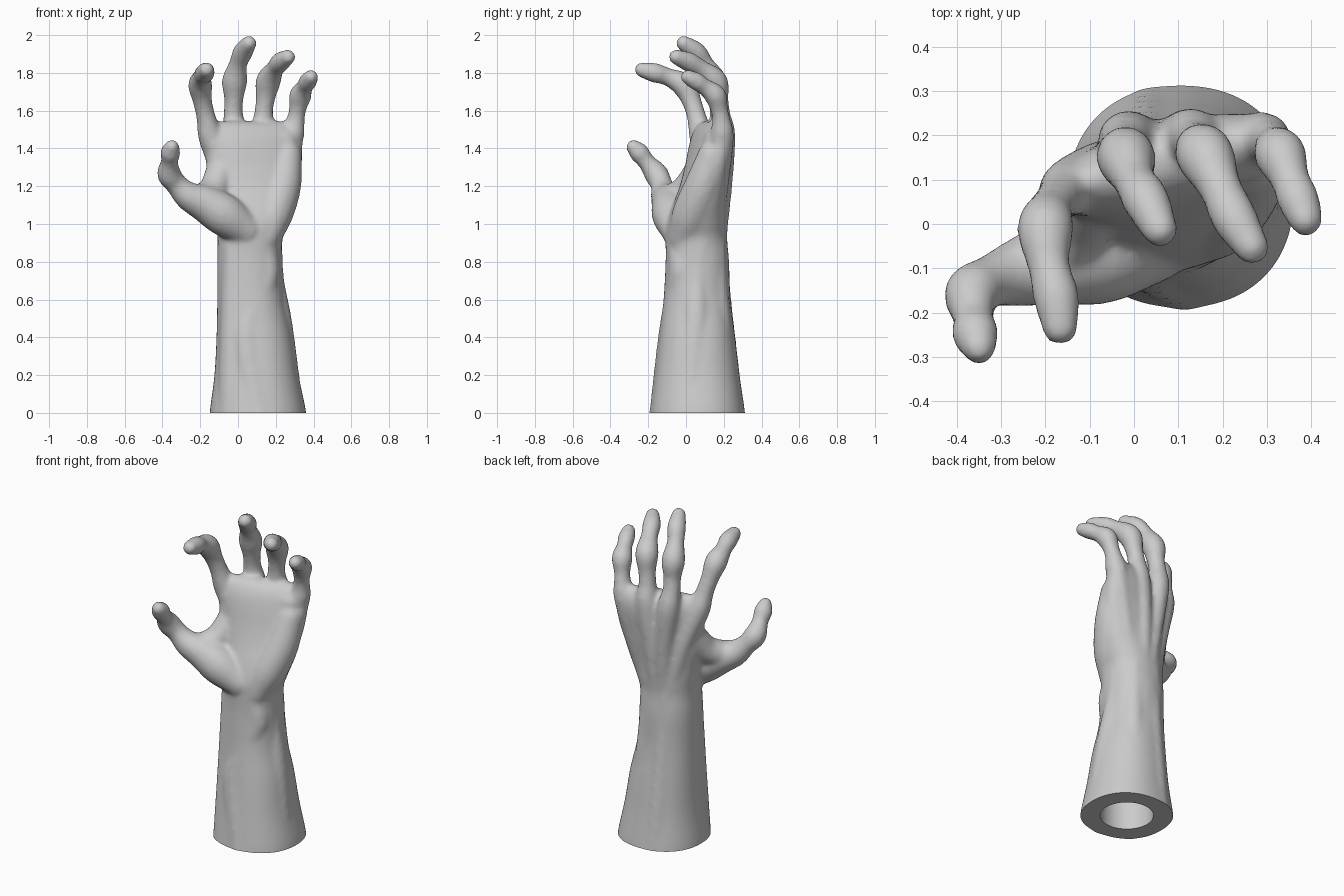
import bpy, bmesh, math
from mathutils import Vector, Quaternion

bm = bmesh.new()


def spline(points, steps):
    """Catmull-Rom samples through points of any dimension."""
    p = [Vector(q) for q in points]
    p = [2 * p[0] - p[1]] + p + [2 * p[-1] - p[-2]]
    out = []
    for i in range(1, len(p) - 2):
        a, b, c, d = p[i - 1:i + 3]
        for s in range(steps):
            t = s / steps
            out.append(0.5 * (2 * b + (c - a) * t + (2 * a - 5 * b + 4 * c - d) * t * t
                              + (3 * b - a - 3 * c + d) * t ** 3))
    return out + [p[-2]]


def skin(rings):
    """Closed surface through rings of coordinates."""
    rings = [[bm.verts.new(co) for co in ring] for ring in rings]
    n = len(rings[0])
    for r, q in zip(rings, rings[1:]):
        for k in range(n):
            bm.faces.new((r[k], r[(k + 1) % n], q[(k + 1) % n], q[k]))
    bm.faces.new(rings[0][::-1])
    bm.faces.new(rings[-1])


def loft(sections, n=48, steps=5):
    """Upright body from sections (z, cx, cy, rx, ry, tilt)."""
    rings = []
    for z, cx, cy, rx, ry, tilt in spline(sections, steps):
        ring = []
        for k in range(n):
            a = 2 * math.pi * k / n
            c, s = math.cos(a), math.sin(a)
            x = rx * math.copysign(abs(c) ** 0.9, c)
            y = ry * math.copysign(abs(s) ** 0.9, s)
            ring.append((cx + x * math.cos(tilt) - y * math.sin(tilt),
                         cy + x * math.sin(tilt) + y * math.cos(tilt), z))
        rings.append(ring)
    skin(rings)


def limb(points, steps=4, n=16):
    """Round-ended limb along points (x, y, z, radius)."""
    pts = spline(points, steps)
    pos, rad = [p.xyz for p in pts], [p.w for p in pts]
    tan = [(pos[min(i + 1, len(pos) - 1)] - pos[max(i - 1, 0)]).normalized()
           for i in range(len(pos))]
    cap = [math.radians(d) for d in (80, 60, 40, 20)]
    line = [(pos[0] - tan[0] * rad[0] * math.sin(a), rad[0] * math.cos(a), tan[0]) for a in cap]
    line += list(zip(pos, rad, tan))
    line += [(pos[-1] + tan[-1] * rad[-1] * math.sin(a), rad[-1] * math.cos(a), tan[-1])
             for a in reversed(cap)]
    side, rings = tan[0].orthogonal().normalized(), []
    for c, r, t in line:
        side = (side - t * side.dot(t)).normalized()
        rings.append([c + Quaternion(t, 2 * math.pi * k / n) @ side * r for k in range(n)])
    skin(rings)


# Forearm, wrist and palm
loft([(-0.06, 0.105, 0.062, 0.258, 0.255, 0),
      (0.02, 0.105, 0.062, 0.253, 0.248, 0),
      (0.2, 0.098, 0.06, 0.223, 0.224, 0),
      (0.4, 0.088, 0.06, 0.202, 0.2, 0),
      (0.6, 0.068, 0.058, 0.178, 0.177, 0),
      (0.8, 0.062, 0.06, 0.172, 0.168, 0),
      (0.92, 0.064, 0.055, 0.172, 0.163, 0),
      (1.0, 0.075, 0.06, 0.19, 0.16, 0),
      (1.1, 0.085, 0.075, 0.217, 0.143, 0.08),
      (1.2, 0.083, 0.097, 0.238, 0.125, 0.15),
      (1.3, 0.085, 0.115, 0.255, 0.11, 0.2),
      (1.4, 0.084, 0.13, 0.264, 0.098, 0.24),
      (1.47, 0.083, 0.138, 0.264, 0.083, 0.25),
      (1.52, 0.083, 0.142, 0.25, 0.055, 0.25),
      (1.545, 0.08, 0.145, 0.2, 0.02, 0.25)])

# Fingers with their hand bones: index, middle, ring, little
limb([(0.0, 0.15, 0.92, 0.05), (-0.07, 0.135, 1.22, 0.055), (-0.142, 0.085, 1.45, 0.066),
      (-0.168, 0.058, 1.56, 0.052), (-0.188, 0.03, 1.65, 0.052), (-0.2, -0.012, 1.735, 0.065),
      (-0.192, -0.095, 1.778, 0.048), (-0.175, -0.165, 1.8, 0.053), (-0.167, -0.232, 1.816, 0.042)])
limb([(0.04, 0.165, 0.92, 0.05), (0.015, 0.185, 1.22, 0.058), (-0.015, 0.19, 1.47, 0.066),
      (-0.025, 0.178, 1.58, 0.052), (-0.022, 0.165, 1.66, 0.051), (-0.018, 0.15, 1.755, 0.068),
      (0.0, 0.1, 1.845, 0.049), (0.026, 0.055, 1.91, 0.054), (0.058, -0.012, 1.957, 0.042)])
limb([(0.08, 0.165, 0.92, 0.05), (0.1, 0.19, 1.22, 0.057), (0.13, 0.196, 1.47, 0.066),
      (0.135, 0.184, 1.58, 0.051), (0.145, 0.175, 1.66, 0.051), (0.16, 0.155, 1.755, 0.067),
      (0.195, 0.08, 1.82, 0.049), (0.225, 0.015, 1.858, 0.053), (0.265, -0.052, 1.884, 0.041)])
limb([(0.13, 0.14, 0.92, 0.05), (0.22, 0.17, 1.22, 0.057), (0.285, 0.19, 1.46, 0.064),
      (0.305, 0.187, 1.55, 0.049), (0.316, 0.175, 1.61, 0.047), (0.33, 0.155, 1.68, 0.06),
      (0.352, 0.1, 1.725, 0.045), (0.37, 0.055, 1.755, 0.049), (0.387, 0.01, 1.778, 0.04)])

# Thumb with its fleshy root, and the web to the index finger
limb([(0.04, -0.045, 0.97, 0.09), (-0.07, -0.068, 1.045, 0.112), (-0.17, -0.085, 1.105, 0.1),
      (-0.265, -0.112, 1.15, 0.077), (-0.325, -0.13, 1.21, 0.059), (-0.365, -0.158, 1.265, 0.065),
      (-0.362, -0.21, 1.33, 0.047), (-0.357, -0.25, 1.38, 0.054), (-0.35, -0.277, 1.407, 0.041)])
limb([(-0.19, -0.07, 1.14, 0.075), (-0.13, 0.0, 1.18, 0.08), (-0.09, 0.07, 1.28, 0.08)])

# Heel of the palm on the little finger side, and pads under the fingers
limb([(0.14, -0.01, 0.93, 0.085), (0.185, 0.03, 1.05, 0.105), (0.235, 0.09, 1.2, 0.1),
      (0.26, 0.14, 1.36, 0.08)])
limb([(-0.12, 0.08, 1.42, 0.065), (0.03, 0.115, 1.46, 0.065), (0.25, 0.165, 1.44, 0.07)])

# Tendons and muscle ridges: inner forearm, outer forearm, little finger side
limb([(0.1, -0.03, 0.92, 0.07), (0.15, -0.018, 0.75, 0.075), (0.07, -0.045, 0.52, 0.085),
      (0.05, -0.065, 0.35, 0.09), (0.12, -0.09, -0.05, 0.11)])
limb([(-0.02, -0.03, 0.88, 0.06), (-0.02, -0.035, 0.5, 0.075), (-0.02, -0.07, -0.1, 0.09)])
limb([(0.02, 0.145, 0.95, 0.07), (0.03, 0.17, 0.6, 0.07), (0.045, 0.23, -0.05, 0.085)])
limb([(0.12, 0.14, 0.95, 0.07), (0.14, 0.16, 0.6, 0.07), (0.18, 0.21, -0.05, 0.085)])
limb([(0.17, 0.08, 0.9, 0.065), (0.18, 0.06, 0.7, 0.065), (0.21, 0.05, 0.45, 0.082),
      (0.265, 0.02, -0.05, 0.09)])

bmesh.ops.recalc_face_normals(bm, faces=bm.faces)
mesh = bpy.data.meshes.new("hand_and_forearm")
bm.to_mesh(mesh)
bm.free()
hand = bpy.data.objects.new("hand_and_forearm", mesh)
bpy.context.collection.objects.link(hand)

# Fuse the parts into one skin
fuse = hand.modifiers.new("fuse", 'REMESH')
fuse.mode = 'VOXEL'
fuse.voxel_size = 0.012
soft = hand.modifiers.new("soften", 'SMOOTH')
soft.factor = 0.5
soft.iterations = 12
final = bpy.data.meshes.new_from_object(hand.evaluated_get(bpy.context.evaluated_depsgraph_get()))
hand.modifiers.clear()
hand.data = final

# Flat base with a round socket in it
bm = bmesh.new()
bm.from_mesh(final)
bmesh.ops.bisect_plane(bm, geom=bm.verts[:] + bm.edges[:] + bm.faces[:],
                       plane_co=(0, 0, 0), plane_no=(0, 0, 1), clear_inner=True)
rim = [e for e in bm.edges if e.is_boundary]
levels = [[bm.verts.new((0.105 + 0.15 * math.cos(k * math.pi / 32),
                         0.062 + 0.15 * math.sin(k * math.pi / 32), z)) for k in range(64)]
          for z in (0, 0.3)]
for k in range(64):
    j = (k + 1) % 64
    bm.faces.new((levels[0][k], levels[1][k], levels[1][j], levels[0][j]))
    rim.append(bm.edges.get((levels[0][k], levels[0][j])))
bm.faces.new(levels[1])
bmesh.ops.triangle_fill(bm, edges=rim, use_beauty=True, normal=(0, 0, -1))
bmesh.ops.recalc_face_normals(bm, faces=bm.faces)
bm.to_mesh(final)
bm.free()

# Smooth shading with a sharp base edge
bpy.ops.object.select_all(action='DESELECT')
hand.select_set(True)
bpy.context.view_layer.objects.active = hand
bpy.ops.object.shade_smooth_by_angle(angle=math.radians(40))
